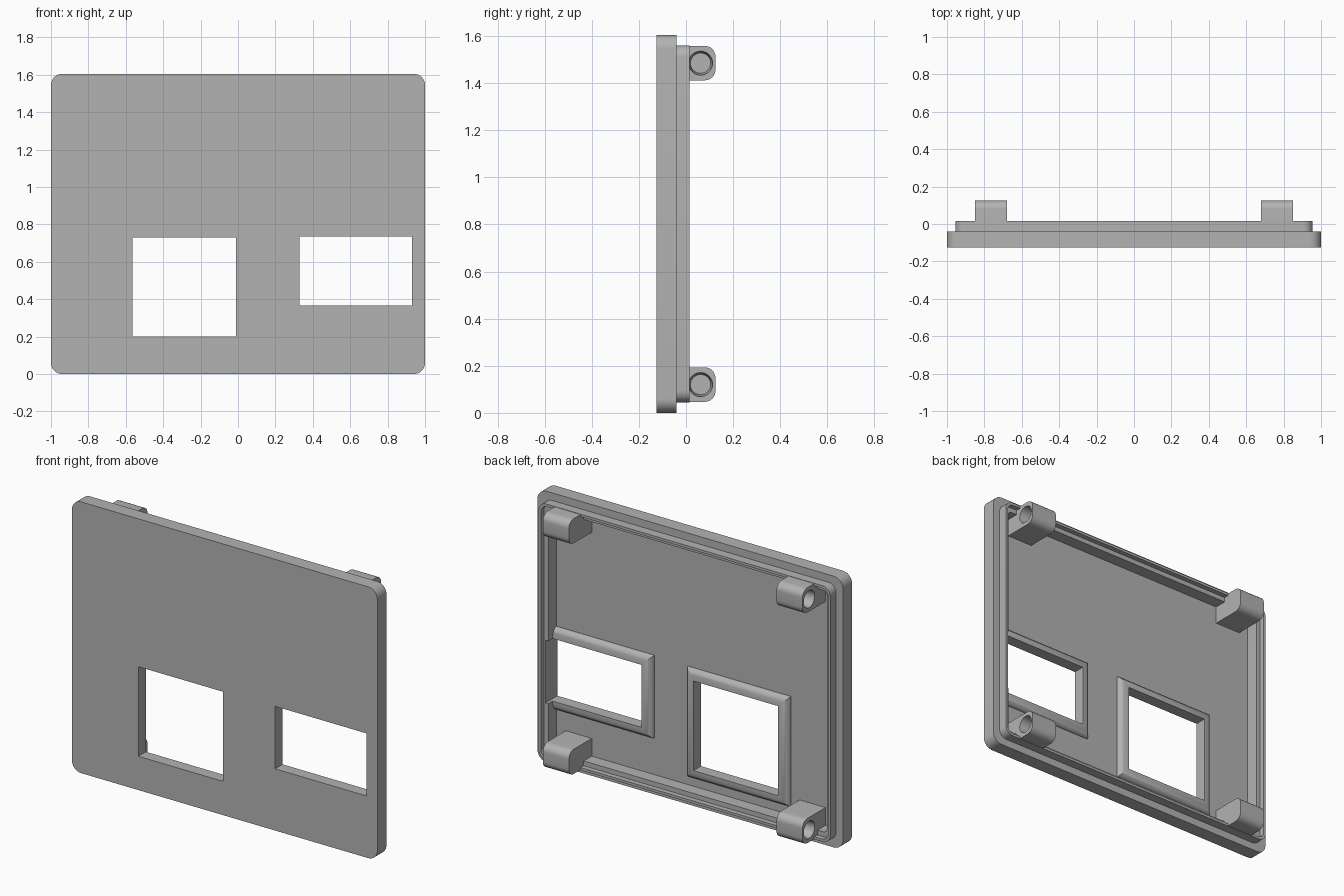
import bpy, bmesh, math
from mathutils import Vector

cube = bpy.data.objects.get("Cube")
if cube:
    bpy.data.objects.remove(cube, do_unlink=True)

MID_Z = 0.8025
FLOOR = -0.09

grey = bpy.data.materials.new("plain_grey")
grey.use_nodes = True
GREY = (0.45, 0.45, 0.45, 1)
grey.diffuse_color = GREY
grey.node_tree.nodes["Principled BSDF"].inputs["Base Color"].default_value = GREY


def finish(name, bm):
    bmesh.ops.recalc_face_normals(bm, faces=bm.faces)
    mesh = bpy.data.meshes.new(name)
    bm.to_mesh(mesh)
    bm.free()
    mesh.materials.append(grey)
    ob = bpy.data.objects.new(name, mesh)
    bpy.context.collection.objects.link(ob)
    return ob


def loft(name, loops, closed=False):
    """Skin equal-length loops; cap the ends, or join last to first."""
    bm = bmesh.new()
    rings = [[bm.verts.new(p) for p in loop] for loop in loops]
    n = len(rings[0])
    pairs = list(zip(rings, rings[1:]))
    if closed:
        pairs.append((rings[-1], rings[0]))
    else:
        bm.faces.new(rings[0])
        bm.faces.new(rings[-1])
    for a, b in pairs:
        for i in range(n):
            j = (i + 1) % n
            bm.faces.new((a[i], a[j], b[j], b[i]))
    return finish(name, bm)


def rounded_loop(w, h, r, y, steps=8):
    """Rounded rectangle of half-size w, h in the xz plane."""
    pts = []
    for k, (sx, sz) in enumerate([(1, 1), (-1, 1), (-1, -1), (1, -1)]):
        for s in range(steps + 1):
            a = math.pi / 2 * (k + s / steps)
            pts.append(Vector((sx * (w - r) + r * math.cos(a), y,
                               MID_Z + sz * (h - r) + r * math.sin(a))))
    return pts


def rect_loop(x0, x1, z0, z1, grow, y):
    x0, x1, z0, z1 = x0 - grow, x1 + grow, z0 - grow, z1 + grow
    return [(x0, y, z0), (x1, y, z0), (x1, y, z1), (x0, y, z1)]


def cut(ob, cutter):
    mod = ob.modifiers.new("cut", "BOOLEAN")
    mod.operation = "DIFFERENCE"
    mod.solver = "EXACT"
    mod.object = cutter
    bpy.context.view_layer.update()
    graph = bpy.context.evaluated_depsgraph_get()
    mesh = bpy.data.meshes.new_from_object(ob.evaluated_get(graph))
    ob.modifiers.clear()
    ob.data = mesh
    bpy.data.objects.remove(cutter, do_unlink=True)


def smooth(ob):
    bpy.ops.object.select_all(action="DESELECT")
    ob.select_set(True)
    bpy.context.view_layer.objects.active = ob
    bpy.ops.object.shade_smooth_by_angle(angle=math.radians(30))


# Panel with stepped rim and recessed back: inset from edge, corner radius, depth
steps = [(0, 0.06, -0.125), (0, 0.06, -0.04),
         (0.045, 0.05, -0.04), (0.045, 0.05, 0.015),
         (0.06, 0.04, 0.015), (0.06, 0.04, -0.015),
         (0.088, 0.025, -0.015), (0.088, 0.025, FLOOR)]
panel = loft("panel", [rounded_loop(1 - i, MID_Z - i, r, y) for i, r, y in steps])

# Window openings, each with a quarter-round raised frame on the back
windows = {"square_window": (-0.565, -0.01, 0.2, 0.73),
           "wide_window": (0.33, 0.93, 0.365, 0.735)}
for name, rect in windows.items():
    cut(panel, loft("cutter", [rect_loop(*rect, 0, y) for y in (-0.3, 0.0)]))
    profile = [(0, FLOOR - 0.015), (0.06, FLOOR - 0.015)]
    for s in range(9):
        a = math.pi / 2 * s / 8
        profile.append((0.06 * math.cos(a), FLOOR + 0.035 * math.sin(a)))
    smooth(loft(name + "_frame", [rect_loop(*rect, g, y) for g, y in profile], True))
smooth(panel)


# Corner bosses with tapered sockets facing outward
def boss_section(x, zc):
    half, back, r = 0.073, 0.125, 0.045
    pts = [(x, FLOOR - 0.01, zc - half)]
    for sign, start in ((-1, -math.pi / 2), (1, 0)):
        for s in range(9):
            a = start + math.pi / 2 * s / 8
            pts.append((x, back - r + r * math.cos(a),
                        zc + sign * (half - r) + r * math.sin(a)))
    pts.append((x, FLOOR - 0.01, zc + half))
    return pts


def circle(x, r, zc):
    return [(x, 0.062 + r * math.cos(a), zc + r * math.sin(a))
            for a in (math.tau * i / 32 for i in range(32))]


for side, sx in (("left", 1), ("right", -1)):
    for level, sz in (("upper", 1), ("lower", -1)):
        zc = MID_Z + sz * 0.6825
        boss = loft(f"{level}_{side}_boss",
                    [boss_section(sx * x, zc) for x in (0.68, 0.85)])
        cut(boss, loft("cutter", [circle(sx * x, r, zc)
                                  for x, r in ((0.77, 0.043), (0.86, 0.052))]))
        smooth(boss)
